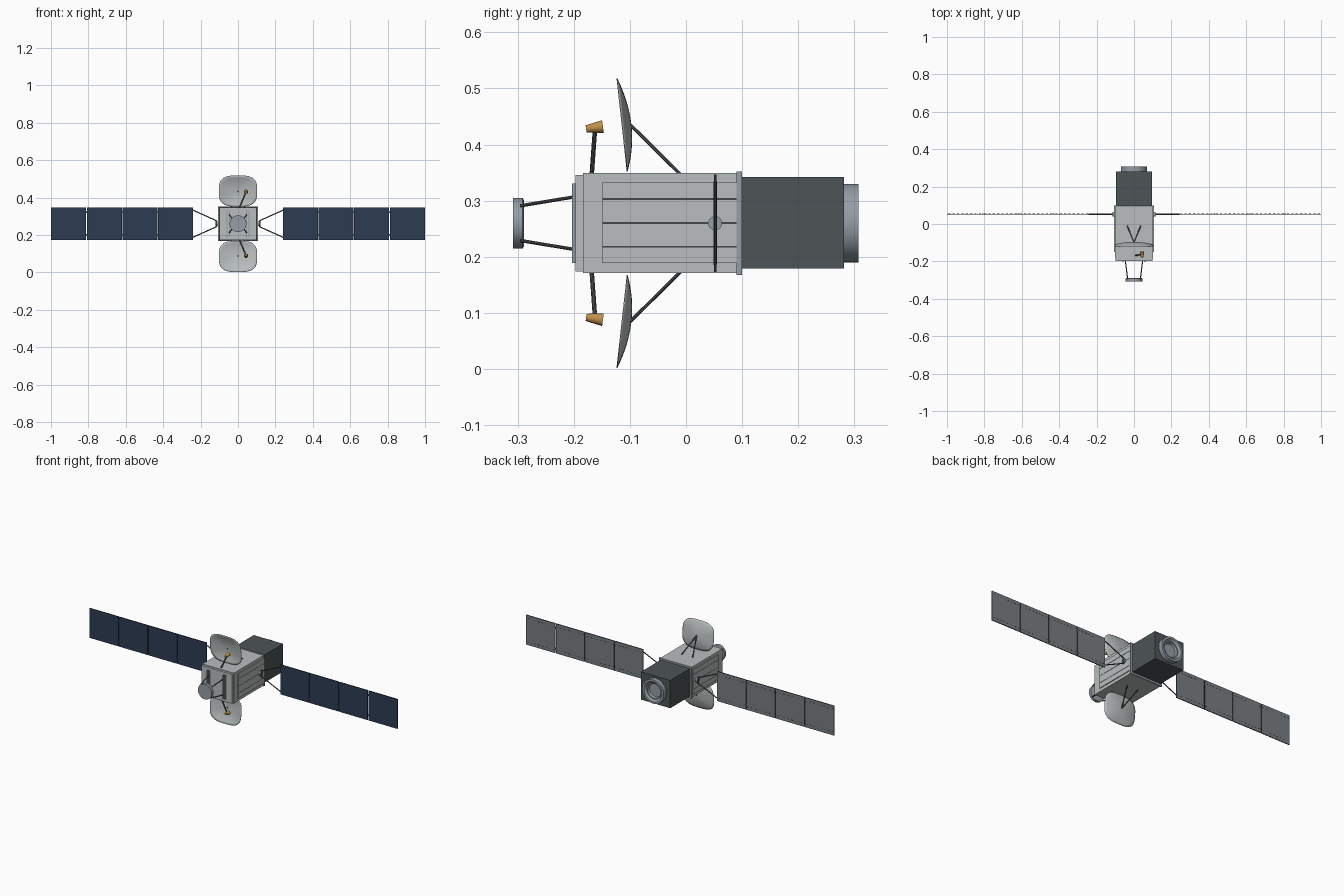
import bpy, bmesh, math
from mathutils import Vector

cube = bpy.data.objects.get("Cube")
if cube:
    bpy.data.objects.remove(cube, do_unlink=True)

CZ = 0.26      # height of the spacecraft axis
WING_Y = 0.052


def material(name, rgb):
    m = bpy.data.materials.new(name)
    m.use_nodes = True
    m.diffuse_color = (*rgb, 1)
    m.node_tree.nodes["Principled BSDF"].inputs["Base Color"].default_value = (*rgb, 1)
    return m


PALE = material("pale grey", (0.48, 0.51, 0.51))
DARK = material("charcoal", (0.075, 0.09, 0.095))
NAVY = material("navy cells", (0.025, 0.045, 0.085))
BACK = material("panel back grey", (0.19, 0.21, 0.22))
MID = material("blue grey metal", (0.30, 0.34, 0.38))
STRUT = material("strut grey", (0.09, 0.10, 0.105))
GOLD = material("gold", (0.52, 0.28, 0.07))
BLACK = material("near black", (0.02, 0.022, 0.024))


def finish(name, bm, *mats, smooth=False):
    bmesh.ops.recalc_face_normals(bm, faces=bm.faces)
    me = bpy.data.meshes.new(name)
    bm.to_mesh(me)
    bm.free()
    ob = bpy.data.objects.new(name, me)
    bpy.context.collection.objects.link(ob)
    for m in mats:
        me.materials.append(m)
    if smooth:
        bpy.ops.object.select_all(action='DESELECT')
        ob.select_set(True)
        bpy.context.view_layer.objects.active = ob
        bpy.ops.object.shade_smooth_by_angle(angle=math.radians(35))
    return ob


def box(name, xs, ys, zs, *mats, bevel=0):
    bm = bmesh.new()
    bmesh.ops.create_cube(bm, size=1)
    for v in bm.verts:
        v.co = [(a + b) / 2 + c * (b - a) for c, (a, b) in zip(v.co, (xs, ys, zs))]
    if bevel:
        bmesh.ops.bevel(bm, geom=bm.edges[:], offset=bevel, segments=1, affect='EDGES')
    return finish(name, bm, *mats)


def rod(name, a, b, r1, mat, r2=None, sides=10):
    a, b = Vector(a), Vector(b)
    bm = bmesh.new()
    bmesh.ops.create_cone(bm, cap_ends=True, segments=sides, radius1=r1,
                          radius2=r1 if r2 is None else r2, depth=(b - a).length)
    ob = finish(name, bm, mat, smooth=True)
    ob.rotation_mode = 'QUATERNION'
    ob.rotation_quaternion = (b - a).to_track_quat('Z', 'Y')
    ob.location = (a + b) / 2
    return ob


def lathe(name, profile, mat, steps=40):
    """Spin (radius, y) points round the spacecraft axis."""
    bm = bmesh.new()
    vs = [bm.verts.new((r, y, CZ)) for r, y in profile]
    es = [bm.edges.new(p) for p in zip(vs, vs[1:])]
    bmesh.ops.spin(bm, geom=vs + es, cent=(0, 0, CZ), axis=(0, 1, 0),
                   angle=math.tau, steps=steps)
    bmesh.ops.remove_doubles(bm, verts=bm.verts, dist=1e-5)
    return finish(name, bm, mat, smooth=True)


def dish(name, up):
    """Shallow rounded-square reflector, concave towards the front."""
    rings, seg = 8, 48
    bm = bmesh.new()
    grid = []
    for i in range(1, rings + 1):
        t, row = i / rings, []
        for k in range(seg):
            a = math.tau * k / seg
            c, s = math.cos(a), math.sin(a)
            r = t * (abs(c) ** 3.2 + abs(s) ** 3.2) ** (-1 / 3.2)
            x, z = 0.102 * r * c, 0.083 * r * s
            y = -0.114 - 0.11 * z + 0.016 * (1 - t * t)
            row.append(bm.verts.new((x, y, CZ + up * (0.175 + z))))
        grid.append(row)
    hub = bm.verts.new((0, -0.098, CZ + up * 0.175))
    for k in range(seg):
        n = (k + 1) % seg
        bm.faces.new((hub, grid[0][k], grid[0][n]))
        for p, q in zip(grid, grid[1:]):
            bm.faces.new((p[k], q[k], q[n], p[n]))
    ob = finish(name, bm, PALE, smooth=True)
    sol = ob.modifiers.new("thickness", 'SOLIDIFY')
    sol.thickness = 0.0015
    sol.offset = 0


# Main bus, front plate, rear flange and service module
box("bus_body", (-0.102, 0.102), (-0.184, 0.095), (0.171, 0.349), PALE)
box("front_plate", (-0.099, 0.099), (-0.197, -0.184), (0.174, 0.346), PALE)
box("rear_flange", (-0.106, 0.106), (0.09, 0.1), (0.168, 0.352), MID)
box("service_module", (-0.095, 0.095), (0.1, 0.282), (0.179, 0.342), DARK)

# Engine ring with a recessed throat
lathe("engine_ring", [(0.07, 0.28), (0.07, 0.307), (0.058, 0.307), (0.048, 0.296),
                      (0.042, 0.296), (0.038, 0.284), (0, 0.284)], MID)

# Side panels in four strips with dark seams between them
for s, side in ((1, "left"), (-1, "right")):
    xs = sorted((s * 0.1, s * 0.107))
    edges = (0.188, 0.218, 0.26, 0.303, 0.333)
    for i, (lo, hi) in enumerate(zip(edges, edges[1:])):
        box(f"{side}_side_panel_{i}", xs, (-0.15, 0.09), (lo + 0.0008, hi - 0.0008), PALE)
    box(f"{side}_panel_seam", sorted((s * 0.1, s * 0.1035)), (-0.149, 0.089),
        (0.19, 0.331), STRUT)

# Front ribs and secondary reflector on four struts
for s in (-1, 1):
    for x in (0.046, 0.058):
        box("front_rib", sorted((s * (x - 0.003), s * (x + 0.003))),
            (-0.203, -0.197), (0.189, 0.331), MID)
    for u in (-1, 1):
        rod("reflector_strut", (s * 0.046, -0.198, CZ + u * 0.047),
            (s * 0.034, -0.295, CZ + u * 0.031), 0.003, STRUT)
lathe("secondary_reflector", [(0, -0.289), (0.041, -0.289), (0.045, -0.291),
                              (0.045, -0.308), (0.042, -0.308), (0, -0.306)], MID)

# Upper and lower dish antennas, each with a feed horn
for up, tag in ((1, "upper"), (-1, "lower")):
    dish(f"{tag}_dish", up)
    apex = (0, -0.099, CZ + up * 0.175)
    for s in (-1, 1):
        rod(f"{tag}_dish_strut", (s * 0.036, -0.01, CZ + up * 0.087), apex, 0.0032, STRUT)
    rod(f"{tag}_dish_hub", (0, -0.102, apex[2]), (0, -0.097, apex[2]), 0.003, STRUT)
    rod(f"{tag}_feed_arm", (0.008, -0.168, CZ + up * 0.087),
        (0.043, -0.162, CZ + up * 0.17), 0.004, STRUT)
    rod(f"{tag}_feed_horn", (0.043, -0.178, CZ + up * 0.168),
        (0.043, -0.148, CZ + up * 0.172), 0.0065, GOLD, r2=0.0115, sides=16)


# Solar wings: hub, yoke and four panels a side
for s, side in ((1, "left"), (-1, "right")):
    rod(f"{side}_wing_hub", (s * 0.1, WING_Y, CZ), (s * 0.116, WING_Y, CZ), 0.0125, MID,
        sides=20)
    box(f"{side}_yoke_root", sorted((s * 0.112, s * 0.12)), (0.049, 0.055),
        (0.242, 0.278), STRUT)
    for u in (-1, 1):
        rod(f"{side}_yoke_arm", (s * 0.115, WING_Y, CZ + u * 0.016),
            (s * 0.242, WING_Y, CZ + u * 0.073), 0.003, STRUT)
    for i in range(4):
        x0 = 0.24 + 0.1905 * i
        x1 = x0 + 0.1885 if i == 3 else x0 + 0.1865
        x1 = min(x1, 1.0) if i < 3 else 1.0
        wing = box(f"{side}_solar_panel_{i}", sorted((s * x0, s * x1)),
                   (WING_Y - 0.0025, WING_Y + 0.0025), (0.173, 0.347), BLACK, NAVY, BACK)
        for f in wing.data.polygons:
            f.material_index = 1 if f.normal.y < -0.5 else 2 if f.normal.y > 0.5 else 0
        # Row of small fasteners along the rear edges
        for u in (-1, 1):
            z = CZ + u * 0.068
            for k in range(8):
                x = x0 + (x1 - x0) * (k + 0.5) / 8
                box(f"{side}_panel_clip", sorted((s * (x - 0.006), s * (x + 0.006))),
                    (WING_Y + 0.002, WING_Y + 0.0032), (z - 0.001, z + 0.001), STRUT)
        # Hinges joining neighbouring panels
        if i < 3:
            for z in (0.2, 0.32):
                box(f"{side}_panel_hinge", sorted((s * (x1 - 0.002), s * (x1 + 0.006))),
                    (WING_Y - 0.001, WING_Y + 0.003), (z - 0.004, z + 0.004), BLACK)
